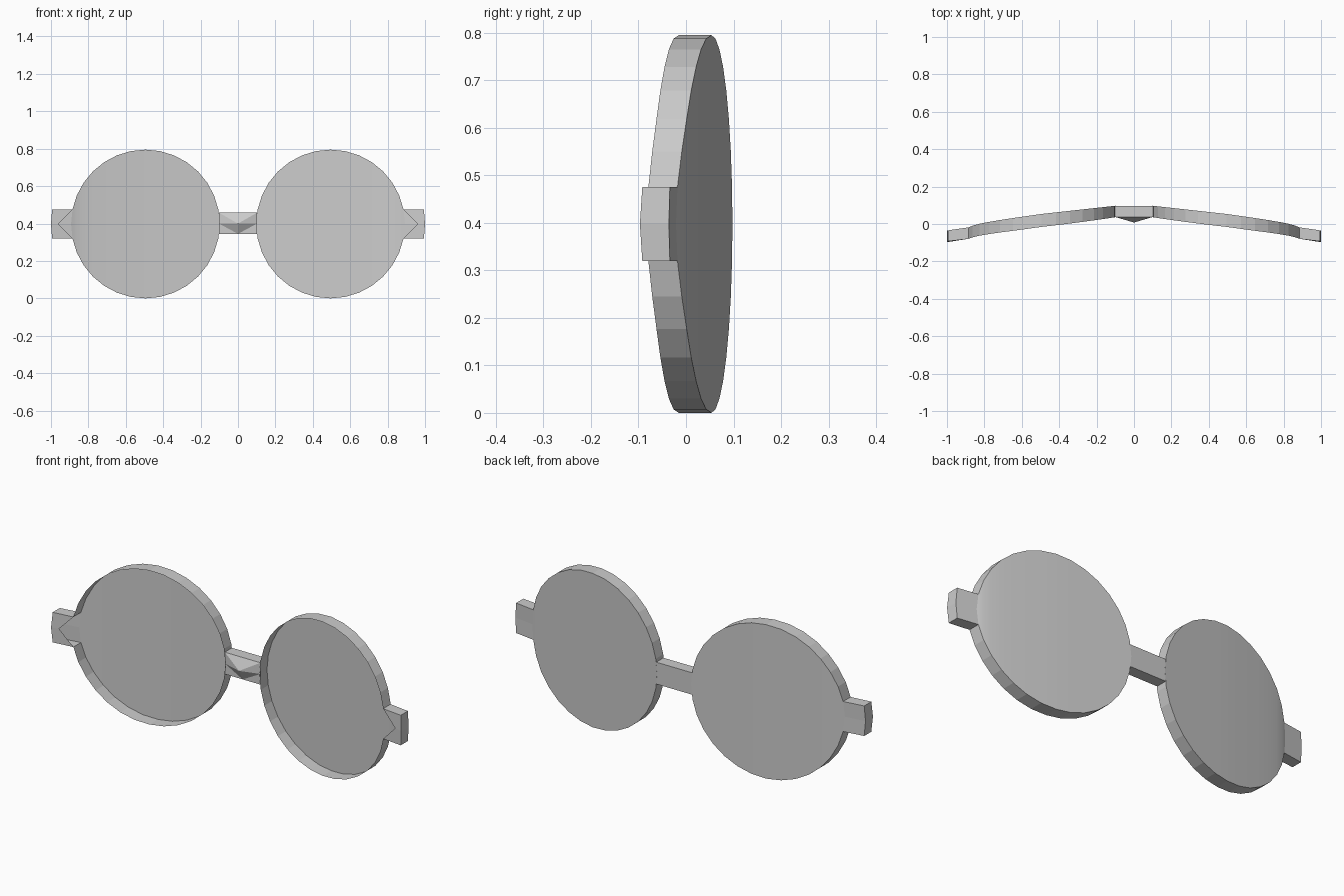
import bpy, math

if "Cube" in bpy.data.objects:
    bpy.data.objects.remove(bpy.data.objects["Cube"])

CX, CZ, R = 0.495, 0.3975, 0.3975
BACK = [(0.0, 0.100), (0.095, 0.098), (0.5, 0.053), (0.7, 0.024),
        (0.8, 0.007), (0.85, -0.004), (0.895, -0.022), (1.0, -0.035)]


def back_y(x):
    """Depth of the back surface along the wrap curve."""
    for (x0, y0), (x1, y1) in zip(BACK, BACK[1:]):
        if x <= x1:
            return y0 + (y1 - y0) * (x - x0) / (x1 - x0)
    return BACK[-1][1]


def front_y(x):
    """Front edge of the rim, slightly deeper in mid lens."""
    return back_y(x) - 0.061 - 0.008 * max(0, 1 - ((x - CX) / R) ** 2)


def make(name, verts, faces, mirror=True):
    me = bpy.data.meshes.new(name)
    me.from_pydata(verts, [], faces)
    ob = bpy.data.objects.new(name, me)
    bpy.context.collection.objects.link(ob)
    if mirror:
        m = ob.modifiers.new("Mirror", 'MIRROR')
        m.use_mirror_merge = False
    return ob


# Lens: 32-sided shallow shell, open in front, back bent in vertical strips
N = 32
H = N // 2
ring = [(CX - R * math.cos(2 * math.pi * i / N), CZ + R * math.sin(2 * math.pi * i / N))
        for i in range(N)]
verts = [(x, front_y(x), z) for x, z in ring] + [(x, back_y(x), z) for x, z in ring]
# the rim is left open where the endpiece joins
rim = [(i, (i + 1) % N, N + (i + 1) % N, N + i) for i in range(N) if i not in (H - 1, H)]
back = []
for i in range(H):
    strip = [(N - i) % N, (N - i - 1) % N, i + 1, i]
    back.append([N + k for k in dict.fromkeys(strip)])
lens = make("lens", verts, rim + back)
for p in lens.data.polygons:
    p.use_smooth = p.index >= len(rim)
for e in lens.data.edges:
    a, b = e.vertices
    e.use_edge_sharp = (a < N) == (b < N) and abs(a - b) in (1, N - 1)

# Endpiece: hinge block opening into the lens, with a notched front
xi, zt = ring[H - 1]
zb = ring[H + 1][1]
xo, fi, bi = 0.994, front_y(xi), back_y(xi)
v = [(xi, fi, zb), (xi, fi, zt), (0.96, -0.089, CZ),              # front inner, notch
     (xo, -0.092, zb), (1.0, -0.097, CZ), (xo, -0.092, zt),       # front outer
     (xi, bi, zb), (xi, bi, zt),                                  # back inner
     (xo, -0.034, zb), (1.0, -0.036, CZ), (xo, -0.034, zt),       # back outer
     (ring[H][0], back_y(ring[H][0]), CZ)]
f = [(1, 2, 4, 5), (0, 3, 4, 2), (11, 7, 10, 9), (6, 11, 9, 8),
     (1, 5, 10, 7), (0, 6, 8, 3), (5, 4, 9, 10), (4, 3, 8, 9)]
make("endpiece", v, f)

# Bridge: bar with a faceted peak on its front
bx, yf, yb = 0.102, 0.038, 0.097
v = [(-bx, yf, 0.345), (0, yf, 0.345), (bx, yf, 0.345),
     (-bx, yf, 0.400), (0, 0.008, 0.400), (bx, yf, 0.400),
     (-bx, yf, 0.458), (0, yf, 0.458), (bx, yf, 0.458),
     (-bx, yb, 0.345), (bx, yb, 0.345), (bx, yb, 0.458), (-bx, yb, 0.458)]
f = [(0, 1, 3), (3, 1, 4), (4, 1, 5), (1, 2, 5),
     (3, 4, 6), (6, 4, 7), (7, 4, 8), (4, 5, 8),
     (9, 12, 11, 10), (0, 9, 10, 2, 1), (6, 7, 8, 11, 12)]
make("bridge", v, f, mirror=False)
